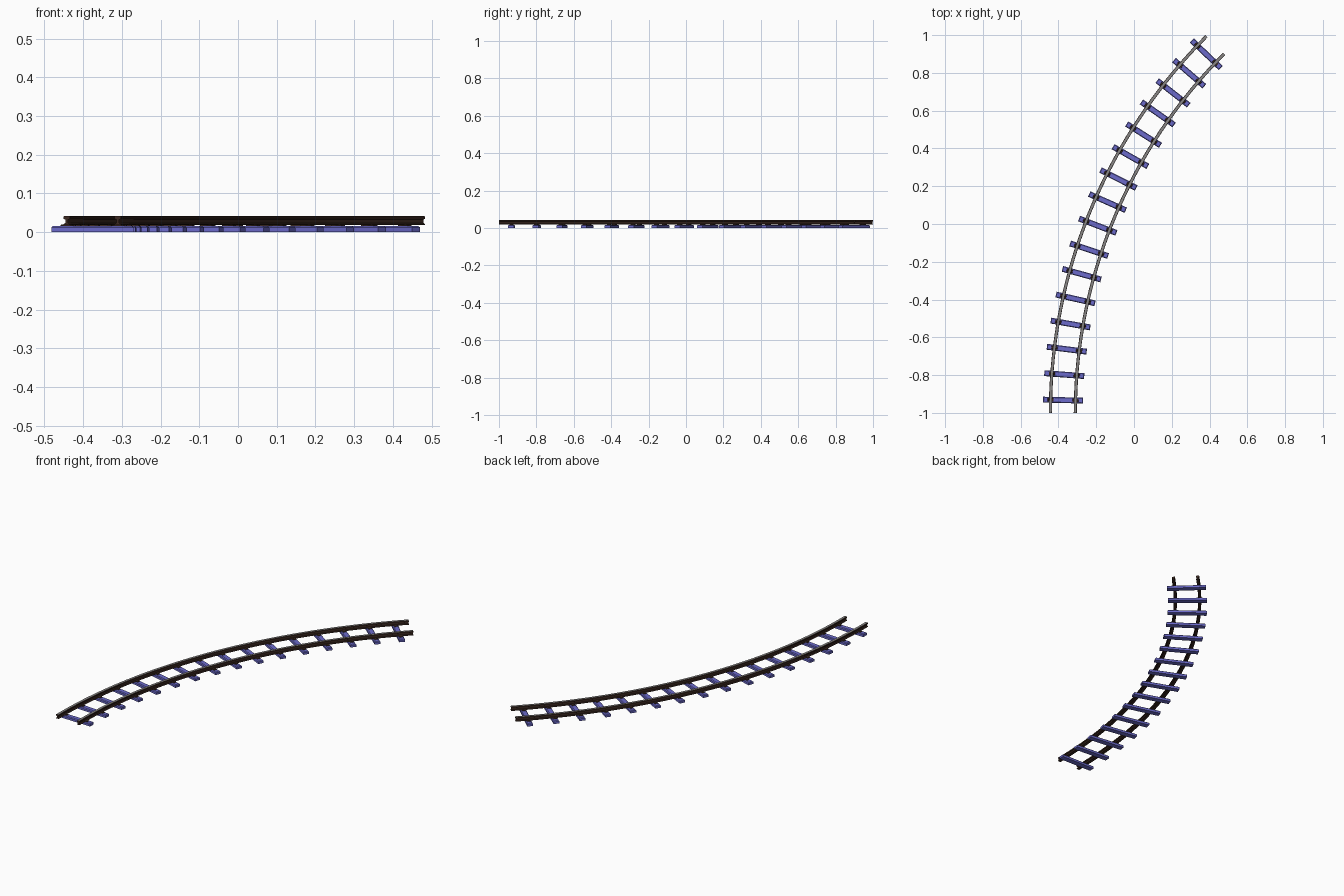
import bpy, bmesh, math
from mathutils import Matrix, Vector

if "Cube" in bpy.data.objects:
    bpy.data.objects.remove(bpy.data.objects["Cube"])

CX, CY = 2.377, -1.0            # centre of the curve
SWEEP = math.radians(45)
R_OUT, R_IN = 2.8195, 2.6875    # rail centre lines
R_MID = (R_OUT + R_IN) / 2
TIES = 16


def material(name, rgb):
    m = bpy.data.materials.new(name)
    m.diffuse_color = (*rgb, 1)
    m.use_nodes = True
    m.node_tree.nodes["Principled BSDF"].inputs["Base Color"].default_value = m.diffuse_color
    return m


blue = material("sleeper blue", (0.15, 0.145, 0.60))
brown = material("rust brown", (0.045, 0.022, 0.015))
grey = material("worn steel grey", (0.25, 0.24, 0.235))


def finish(bm, name, mats):
    bmesh.ops.recalc_face_normals(bm, faces=bm.faces)
    me = bpy.data.meshes.new(name)
    bm.to_mesh(me)
    bm.free()
    for m in mats:
        me.materials.append(m)
    ob = bpy.data.objects.new(name, me)
    bpy.context.collection.objects.link(ob)
    return ob


def place(r, a):
    """Frame on the curve: local x points to the curve centre."""
    pos = Vector((CX - r * math.cos(a), CY + r * math.sin(a), 0))
    return Matrix.Translation(pos) @ Matrix.Rotation(-a, 4, 'Z')


# rail cross-section: foot, web and head (half, then mirrored)
half = [(0.0085, 0.018), (0.0085, 0.0205), (0.0035, 0.0235), (0.0035, 0.032),
        (0.0085, 0.0345), (0.0085, 0.0395), (0.0070, 0.0415)]
profile = half + [(-x, z) for x, z in reversed(half)]


def rail(name, r, steps=48):
    bm = bmesh.new()
    rings = []
    for i in range(steps + 1):
        m = place(r, SWEEP * i / steps)
        rings.append([bm.verts.new(m @ Vector((x, 0, z))) for x, z in profile])
    n = len(profile)
    for a, b in zip(rings, rings[1:]):
        for k in range(n):
            f = bm.faces.new((a[k], a[(k + 1) % n], b[(k + 1) % n], b[k]))
            # worn running surface on top of the head
            f.material_index = 1 if k == len(half) - 1 else 0
    bm.faces.new(rings[0])
    bm.faces.new(rings[-1])
    ob = finish(bm, name, [brown, grey])
    bpy.ops.object.select_all(action='DESELECT')
    ob.select_set(True)
    bpy.context.view_layer.objects.active = ob
    bpy.ops.object.shade_smooth_by_angle(angle=math.radians(20))


rail("outer_rail", R_OUT)
rail("inner_rail", R_IN)


def block(bm, m, size, z0, taper):
    """Box whose top edges are chamfered inwards by taper."""
    sx, sy, sz = (s / 2 for s in size)
    levels = [(0, 0), (2 * sz - taper, 0), (2 * sz, taper)]
    rings = []
    for z, t in levels:
        rings.append([bm.verts.new(m @ Vector((u * (sx - t), v * (sy - t), z0 + z)))
                      for u, v in ((-1, -1), (1, -1), (1, 1), (-1, 1))])
    for a, b in zip(rings, rings[1:]):
        for k in range(4):
            bm.faces.new((a[k], a[(k + 1) % 4], b[(k + 1) % 4], b[k]))
    bm.faces.new(rings[0])
    bm.faces.new(rings[-1])


# sleepers, with a fixing plate under each rail
for i in range(TIES):
    a = SWEEP * (i + 0.5) / TIES
    bm = bmesh.new()
    block(bm, place(R_MID, a), (0.212, 0.031, 0.016), 0, 0.004)
    finish(bm, f"sleeper_{i + 1}", [blue])
    bm = bmesh.new()
    for r in (R_OUT, R_IN):
        block(bm, place(r, a), (0.032, 0.018, 0.005), 0.0145, 0.0015)
    finish(bm, f"fixing_plates_{i + 1}", [brown])
